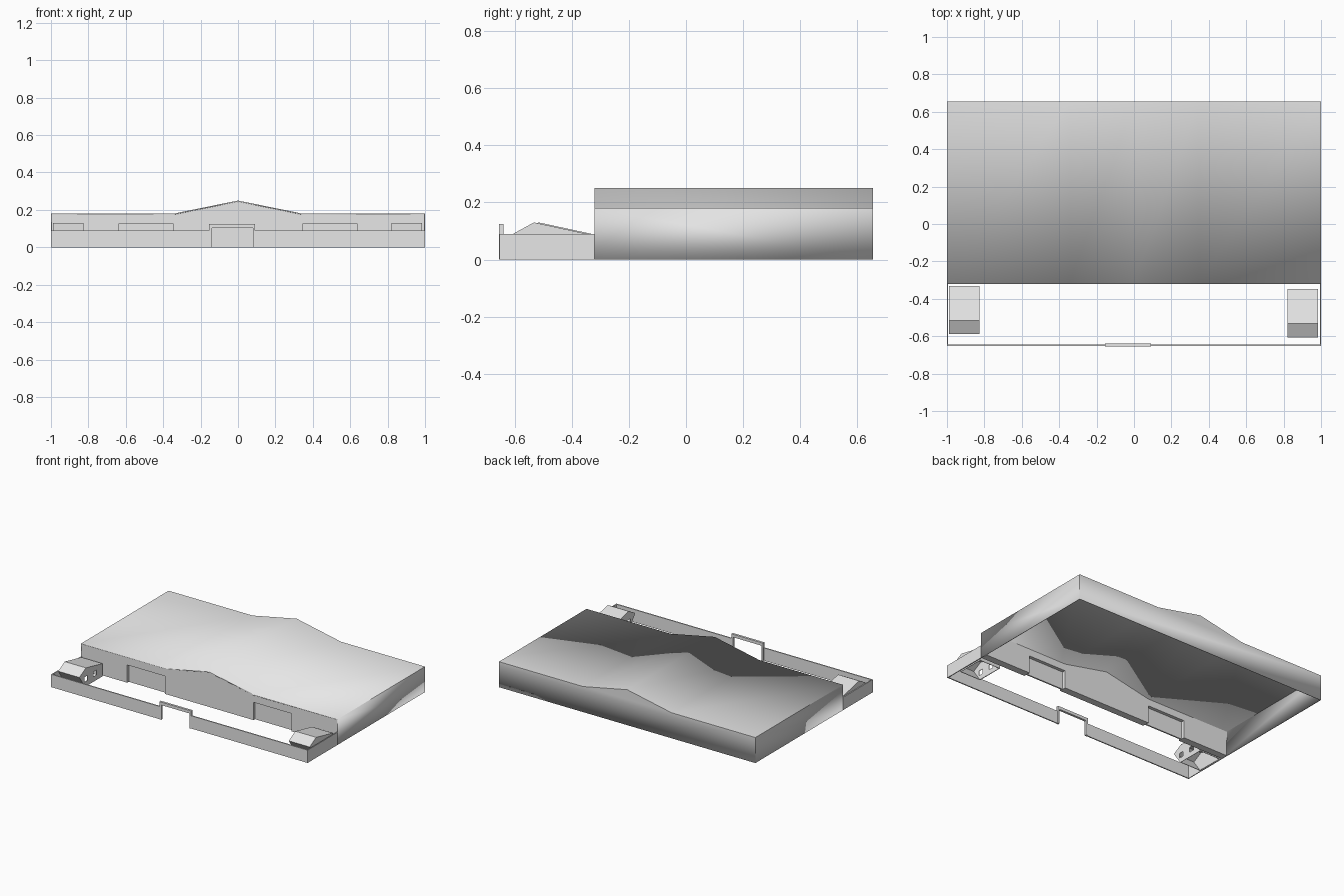
import bpy, bmesh
from mathutils import Vector

if "Cube" in bpy.data.objects:
    bpy.data.objects.remove(bpy.data.objects["Cube"], do_unlink=True)

grey = bpy.data.materials.new("plain_grey")
grey.use_nodes = True
grey.diffuse_color = (0.8, 0.8, 0.8, 1)
grey.node_tree.nodes["Principled BSDF"].inputs["Base Color"].default_value = (0.8, 0.8, 0.8, 1)


def finish(name, bm):
    bmesh.ops.recalc_face_normals(bm, faces=bm.faces)
    mesh = bpy.data.meshes.new(name)
    bm.to_mesh(mesh)
    bm.free()
    mesh.materials.append(grey)
    obj = bpy.data.objects.new(name, mesh)
    bpy.context.collection.objects.link(obj)
    return obj


def box(name, low, high):
    bm = bmesh.new()
    bmesh.ops.create_cube(bm, size=1)
    low, high = Vector(low), Vector(high)
    for v in bm.verts:
        v.co = (low + high) / 2 + v.co * (high - low)
    return finish(name, bm)


def prism(name, points, depth):
    """Extrude a closed outline of 3D points along a vector."""
    bm = bmesh.new()
    face = bm.faces.new([bm.verts.new(p) for p in points])
    geom = bmesh.ops.extrude_face_region(bm, geom=[face])["geom"]
    moved = [v for v in geom if isinstance(v, bmesh.types.BMVert)]
    bmesh.ops.translate(bm, verts=moved, vec=depth)
    return finish(name, bm)


def remove_faces(obj, rule):
    bm = bmesh.new()
    bm.from_mesh(obj.data)
    bmesh.ops.delete(bm, geom=[f for f in bm.faces if rule(f.normal)], context="FACES")
    bm.to_mesh(obj.data)
    bm.free()


def shell(obj, thickness):
    mod = obj.modifiers.new("thickness", "SOLIDIFY")
    mod.thickness = thickness
    mod.offset = -1


def cut(obj, cutter):
    mod = obj.modifiers.new("opening", "BOOLEAN")
    mod.operation = "DIFFERENCE"
    mod.solver = "EXACT"
    mod.object = cutter
    cutter.hide_render = True
    cutter.hide_viewport = True
    cutter.display_type = "WIRE"


FRONT, HALL, BACK = -0.655, -0.32, 0.655
SKIN = 0.006


def hall_outline(y, inset):
    half, eave, ridge = 1 - inset, 0.18 - inset, 0.25 - inset
    return [(-half, y, 0), (-half, y, eave), (-0.345, y, eave), (0, y, ridge),
            (0.345, y, eave), (half, y, eave), (half, y, 0)]


# Hall: thin roof, sides and back, open below
hall = prism("hall_shell", hall_outline(HALL, 0), (0, BACK - HALL, 0))
remove_faces(hall, lambda n: n.z < -0.9 or n.y < -0.9)
shell(hall, SKIN)
bpy.ops.object.select_all(action="DESELECT")
hall.select_set(True)
bpy.context.view_layer.objects.active = hall
bpy.ops.object.shade_smooth_by_angle(angle=0.5)

# Thick hall front with two doorways and set-back doors
hall_front = prism("hall_front_wall", hall_outline(HALL, 0.003), (0, 0.05, 0))
for side, s in (("left", 1), ("right", -1)):
    x1, x2 = sorted((s * 0.345, s * 0.64))
    cut(hall_front, box(side + "_doorway_cutter", (x1, HALL - 0.05, -0.05), (x2, HALL + 0.1, 0.125)))
    box(side + "_door", (x1, HALL + 0.017, 0), (x2, HALL + 0.027, 0.125))

# Low yard walls
for side, s in (("left", 1), ("right", -1)):
    x1, x2 = sorted((s, s * (1 - SKIN)))
    box(side + "_yard_wall", (x1, FRONT + 0.002, 0), (x2, HALL, 0.09))
for side, x1, x2 in (("left", 0.08, 1 - SKIN), ("right", -1 + SKIN, -0.14)):
    box(side + "_front_yard_wall", (x1, FRONT + 0.002, 0), (x2, FRONT + 0.01, 0.09))

# Gate frame, a single arch outline
gate = [(-0.155, 0), (-0.155, 0.125), (0.092, 0.125), (0.092, 0),
        (0.08, 0), (0.08, 0.104), (-0.14, 0.104), (-0.14, 0)]
prism("gate_frame", [(x, FRONT, z) for x, z in gate], (0, 0.016, 0))

# Corner booths: sloped shells, open below, with two windows facing the yard
for side, x1, x2, back, inner in (("left", 0.82, 0.983, -0.348, 0.82),
                                  ("right", -0.99, -0.825, -0.331, -0.825)):
    outline = [(0, 0), (0, 0.09), (-0.185, 0.13), (-0.258, 0.09), (-0.195, 0)]
    booth = prism(side + "_booth", [(x1, back + y, z) for y, z in outline], (x2 - x1, 0, 0))
    remove_faces(booth, lambda n: n.z < -0.95)
    shell(booth, 0.005)
    for i, y in enumerate((-0.185, -0.085)):
        cut(booth, box(f"{side}_window_cutter_{i}", (inner - 0.03, back + y - 0.018, 0.035),
                       (inner + 0.03, back + y + 0.018, 0.07)))
